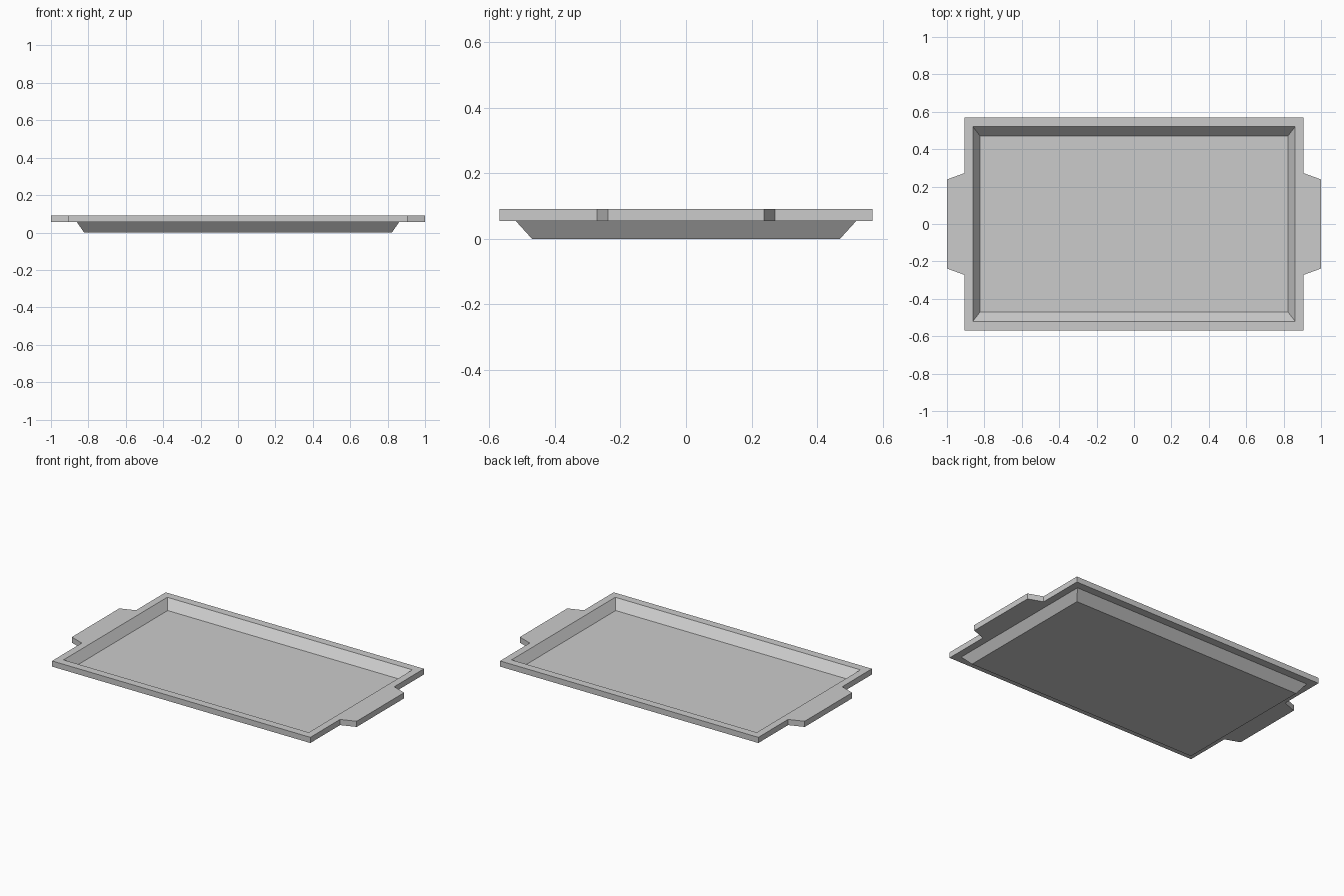
import bpy
import bmesh

# Remove the default cube
cube = bpy.data.objects.get("Cube")
if cube:
    bpy.data.objects.remove(cube, do_unlink=True)

TOP, WALL = 0.091, 0.036          # rim height and vertical sheet thickness

grey = bpy.data.materials.new("plain grey")
grey.use_nodes = True
colour = (0.6, 0.6, 0.6, 1)
grey.diffuse_color = colour
grey.node_tree.nodes["Principled BSDF"].inputs["Base Color"].default_value = colour

bm = bmesh.new()


def rectangle(x, y, z):
    """Four corners, counter-clockwise from front left of the plan."""
    return [bm.verts.new((sx * x, sy * y, z))
            for sx, sy in ((-1, -1), (1, -1), (1, 1), (-1, 1))]


# Rim edge, opening and sunken floor
rim = rectangle(0.907, 0.57, TOP)
opening = rectangle(0.861, 0.52, TOP)
floor = rectangle(0.823, 0.47, WALL)
bm.faces.new(floor)

for i in range(4):
    j = (i + 1) % 4
    # Sloping wall
    bm.faces.new((opening[i], opening[j], floor[j], floor[i]))
    if i % 2 == 0:
        # Plain long rim strip
        bm.faces.new((rim[i], rim[j], opening[j], opening[i]))
    else:
        # Short rim strip with a tapered handle tab
        s = 1 if i == 1 else -1
        a, b, c, d = [bm.verts.new((s * x, s * y, TOP)) for x, y in
                      ((0.907, -0.272), (1, -0.238), (1, 0.238), (0.907, 0.272))]
        bm.faces.new((rim[i], a, d, rim[j], opening[j], opening[i]))
        bm.faces.new((a, b, c, d))

# Give the sheet its thickness straight downwards
result = bmesh.ops.extrude_face_region(bm, geom=bm.faces[:], use_keep_orig=True)
lower = [g for g in result["geom"] if isinstance(g, bmesh.types.BMVert)]
bmesh.ops.translate(bm, verts=lower, vec=(0, 0, -WALL))
bmesh.ops.recalc_face_normals(bm, faces=bm.faces[:])

mesh = bpy.data.meshes.new("tray")
bm.to_mesh(mesh)
bm.free()
mesh.materials.append(grey)
bpy.context.collection.objects.link(bpy.data.objects.new("tray", mesh))
